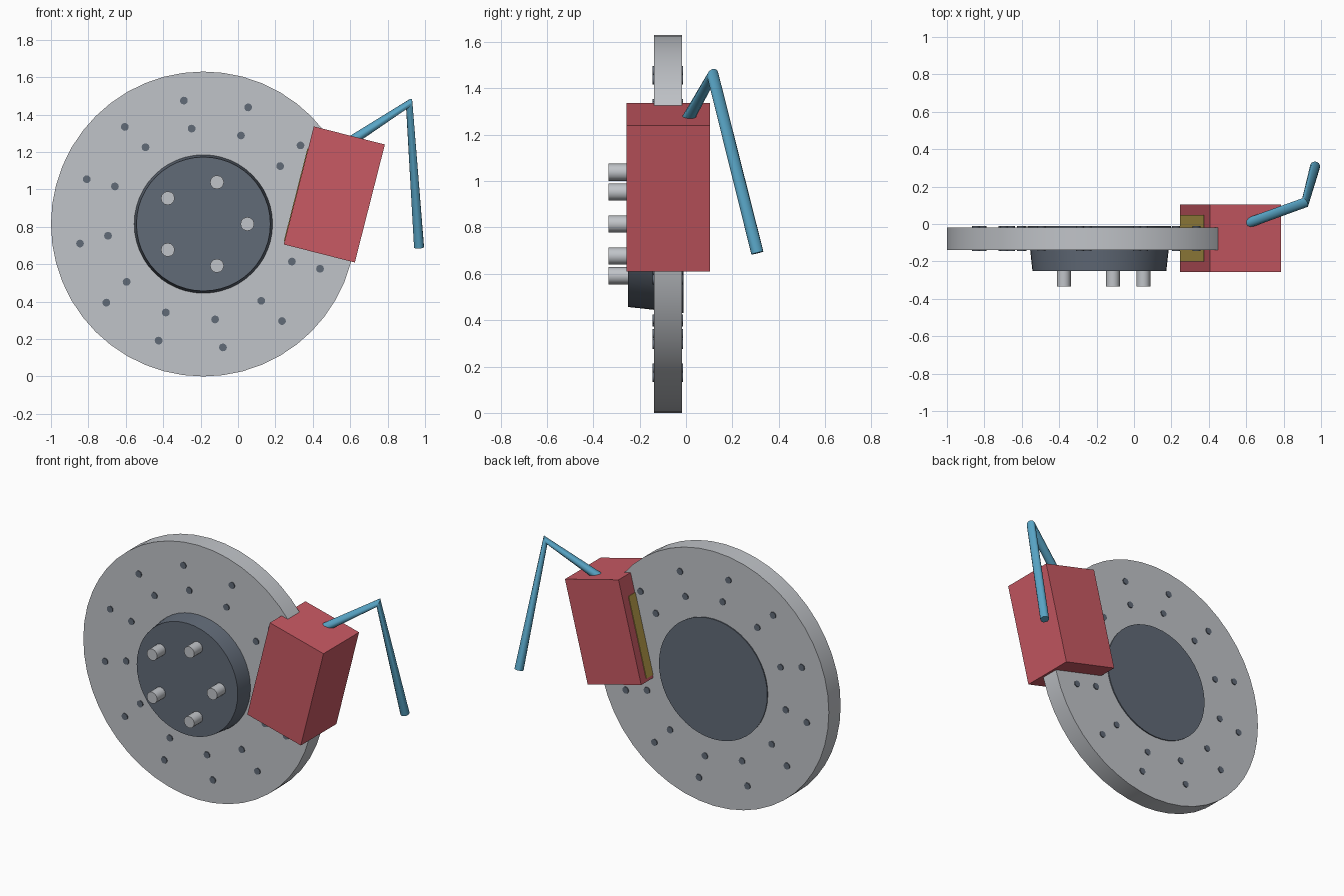
import bpy
from math import radians, cos, sin
from mathutils import Matrix, Vector

old = bpy.data.objects.get("Cube")
if old:
    bpy.data.objects.remove(old)


def material(name, rgb):
    mat = bpy.data.materials.new(name)
    mat.use_nodes = True
    mat.diffuse_color = (*rgb, 1)
    mat.node_tree.nodes["Principled BSDF"].inputs["Base Color"].default_value = (*rgb, 1)
    return mat


STEEL = material("light steel", (0.53, 0.55, 0.58))
DARK = material("dark steel", (0.12, 0.145, 0.185))
RED = material("caliper red", (0.58, 0.10, 0.125))
GOLD = material("pad gold", (0.48, 0.34, 0.07))
BLUE = material("hose blue", (0.10, 0.38, 0.57))

CENTRE = Vector((-0.185, 0, 0.815))


def finish(name, mat, smooth=True):
    obj = bpy.context.object
    obj.name = name
    obj.data.materials.append(mat)
    if smooth:
        bpy.ops.object.shade_smooth_by_angle(angle=radians(40))
    return obj


def round_part(name, mat, x, z, y_front, y_back, r_front, r_back, sides):
    """Cylinder or cone along y, placed relative to the disc centre."""
    bpy.ops.mesh.primitive_cone_add(
        vertices=sides, radius1=r_front, radius2=r_back, depth=y_back - y_front,
        location=CENTRE + Vector((x, (y_front + y_back) / 2, z)),
        rotation=(radians(-90), 0, 0))
    return finish(name, mat)


def ring(name, mat, count, radius, start, y_front, y_back, r, sides):
    for i in range(count):
        a = radians(start + i * 360 / count)
        round_part(f"{name}_{i + 1}", mat, radius * cos(a), radius * sin(a),
                   y_front, y_back, r, r, sides)


def box(name, mat, matrix, size):
    bpy.ops.mesh.primitive_cube_add(size=1)
    obj = finish(name, mat, smooth=False)
    obj.data.transform(matrix @ Matrix.Diagonal((*size, 1)))
    return obj


# Rotor and hub
round_part("brake_disc", STEEL, 0, 0, -0.138, -0.018, 0.815, 0.815, 48)
round_part("hub", DARK, 0, 0, -0.25, -0.01, 0.358, 0.384, 48)

# Wheel studs and vent holes
ring("stud", STEEL, 5, 0.235, 0, -0.335, -0.24, 0.037, 12)
ring("inner_vent", DARK, 12, 0.514, 7, -0.144, -0.012, 0.021, 12)
ring("outer_vent", DARK, 12, 0.668, 9, -0.144, -0.012, 0.021, 12)

# Tilted caliper with the pads showing on its inner side
tilt = Matrix.Translation((0.515, -0.076, 0.973)) @ Matrix.Rotation(radians(14.3), 4, 'Y')
box("caliper", RED, tilt, (0.392, 0.36, 0.651))
box("brake_pads", GOLD, tilt @ Matrix.Translation((-0.19, 0, -0.052)), (0.02, 0.25, 0.51))

# Bent hose
curve = bpy.data.curves.new("hose", 'CURVE')
curve.dimensions = '3D'
curve.bevel_depth = 0.027
curve.bevel_resolution = 4
curve.use_fill_caps = True
path = [(0.61, 0.005, 1.262), (0.915, 0.115, 1.46), (0.968, 0.308, 0.69)]
spline = curve.splines.new('POLY')
spline.points.add(len(path) - 1)
for point, co in zip(spline.points, path):
    point.co = (*co, 1)
hose = bpy.data.objects.new("hose", curve)
bpy.context.collection.objects.link(hose)
bpy.ops.object.select_all(action='DESELECT')
hose.select_set(True)
bpy.context.view_layer.objects.active = hose
bpy.ops.object.convert(target='MESH')
finish("hose", BLUE)
